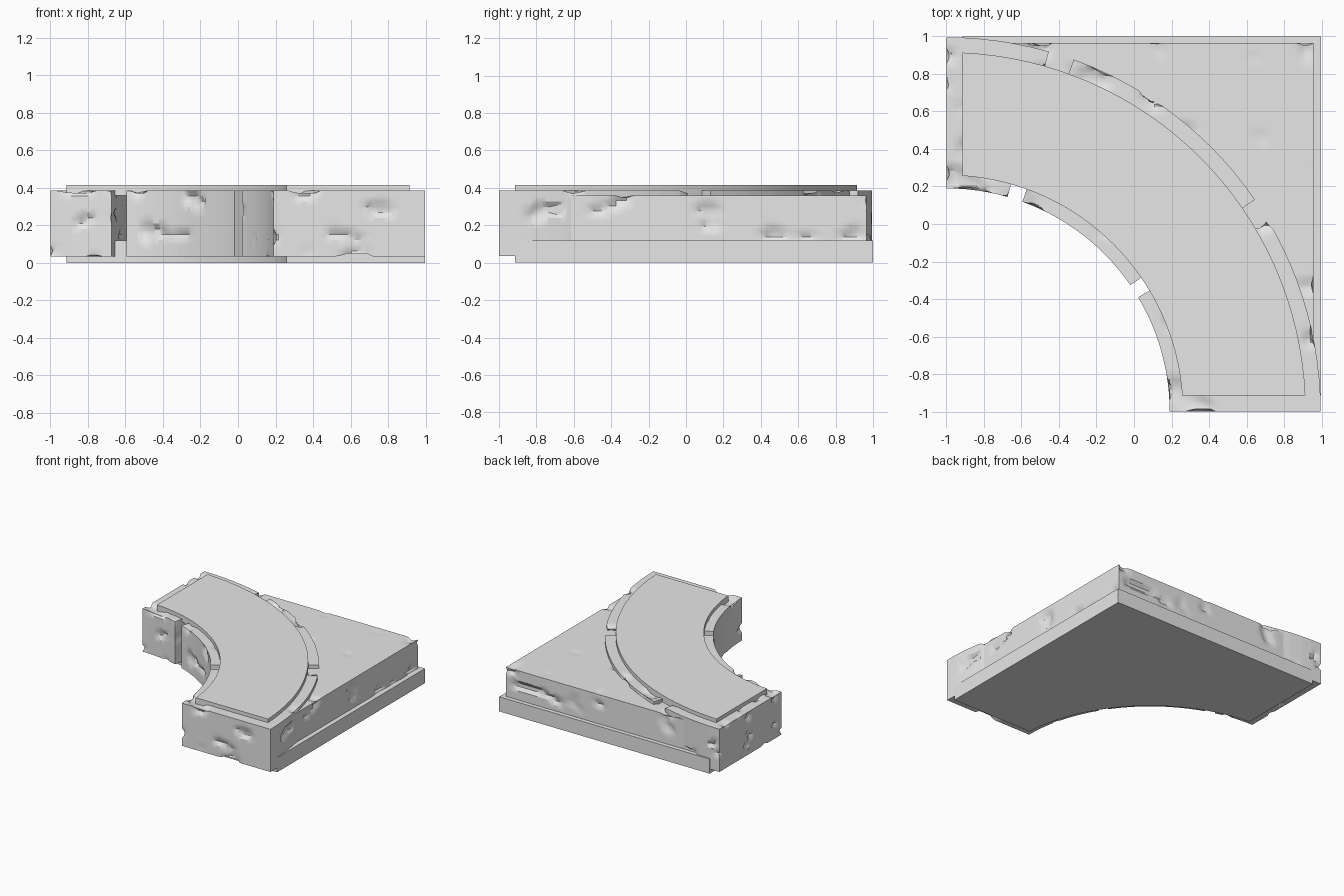
import bpy
import bmesh
import math
from mathutils import Vector, noise

if "Cube" in bpy.data.objects:
    bpy.data.objects.remove(bpy.data.objects["Cube"], do_unlink=True)

# One plain stone colour
stone = bpy.data.materials.new("grey_stone")
stone.use_nodes = True
stone.diffuse_color = (0.8, 0.8, 0.8, 1)
stone.node_tree.nodes["Principled BSDF"].inputs["Base Color"].default_value = (0.8, 0.8, 0.8, 1)

CENTRE = (-1.0, -1.0)   # centre of the curved path
INNER, OUTER = 1.19, 1.995


def arc(radius, start, end, steps=32):
    """Points along a circle about the path centre, angles in degrees."""
    points = []
    for i in range(steps + 1):
        a = math.radians(start + (end - start) * i / steps)
        points.append((CENTRE[0] + radius * math.cos(a), CENTRE[1] + radius * math.sin(a)))
    return points


def inset_arc(radius, inset):
    """Quarter arc whose ends stop at straight lines set in from the rim."""
    a = math.degrees(math.asin(inset / radius))
    return arc(radius, a, 90 - a)


def slice_grid(bm, spacing):
    """Cut the solid into a regular grid so its surface can be worn."""
    for axis in range(3):
        normal = Vector((0, 0, 0))
        normal[axis] = 1
        values = [v.co[axis] for v in bm.verts]
        low, high = min(values), max(values)
        count = max(2, round((high - low) / spacing))
        for i in range(1, count):
            point = normal * (low + (high - low) * i / count)
            bmesh.ops.bisect_plane(bm, geom=bm.verts[:] + bm.edges[:] + bm.faces[:],
                                   plane_co=point, plane_no=normal, dist=0.0005)


def erode(bm, scale, seed):
    """Push scattered, sideways-stretched patches of the surface inward."""
    bm.normal_update()
    moves = []
    for v in bm.verts:
        p = Vector((v.co.x, v.co.y, v.co.z * 2.2)) * scale
        n = noise.noise(p + Vector((seed, seed * 2, seed * 3)))
        depth = min(0.02, max(0, n - 0.36) * 0.16)
        moves.append((v, v.normal * depth))
    for v, move in moves:
        v.co -= move


def prism(name, outline, bottom, top, wear=None, seed=0):
    bm = bmesh.new()
    face = bm.faces.new([bm.verts.new((x, y, bottom)) for x, y in outline])
    result = bmesh.ops.extrude_face_region(bm, geom=[face])
    for v in result["geom"]:
        if isinstance(v, bmesh.types.BMVert):
            v.co.z = top
    bmesh.ops.recalc_face_normals(bm, faces=bm.faces)
    if wear:
        slice_grid(bm, 0.028)
        erode(bm, wear, seed)
    mesh = bpy.data.meshes.new(name)
    bm.to_mesh(mesh)
    bm.free()
    mesh.materials.append(stone)
    obj = bpy.data.objects.new(name, mesh)
    bpy.context.collection.objects.link(obj)
    bpy.ops.object.select_all(action="DESELECT")
    obj.select_set(True)
    bpy.context.view_layer.objects.active = obj
    bpy.ops.object.shade_smooth_by_angle(angle=math.radians(32))
    return obj


# Plinth under the whole piece
prism("base_plinth",
      inset_arc(1.26, 0.085) + [(-0.915, 1.0), (0.995, 1.0), (0.995, -0.915)], 0, 0.12)

# Worn corner filling outside the curve
prism("corner_block",
      arc(1.9, 2, 88) + [(-0.93, 0.965), (0.957, 0.965), (0.957, -0.93)],
      0.11, 0.36, wear=5.0, seed=3)

# Three wedge stones separated by narrow radial gaps
wedges = (("right_path_stone", 0, 30.8, 5.5),
          ("middle_path_stone", 34.5, 70.1, 4.5),
          ("left_path_stone", 74.1, 90, 9.0))
for i, (name, start, end, wear) in enumerate(wedges):
    steps = max(6, round((end - start) / 2.5))
    outline = arc(OUTER, start, end, steps) + arc(INNER, end, start, steps)
    prism(name, outline, 0.035, 0.385, wear=wear, seed=7 + i * 4)

# Smooth raised walkway on top of the stones
prism("walkway_slab", inset_arc(1.915, 0.085) + inset_arc(1.26, 0.085)[::-1], 0.36, 0.415)
